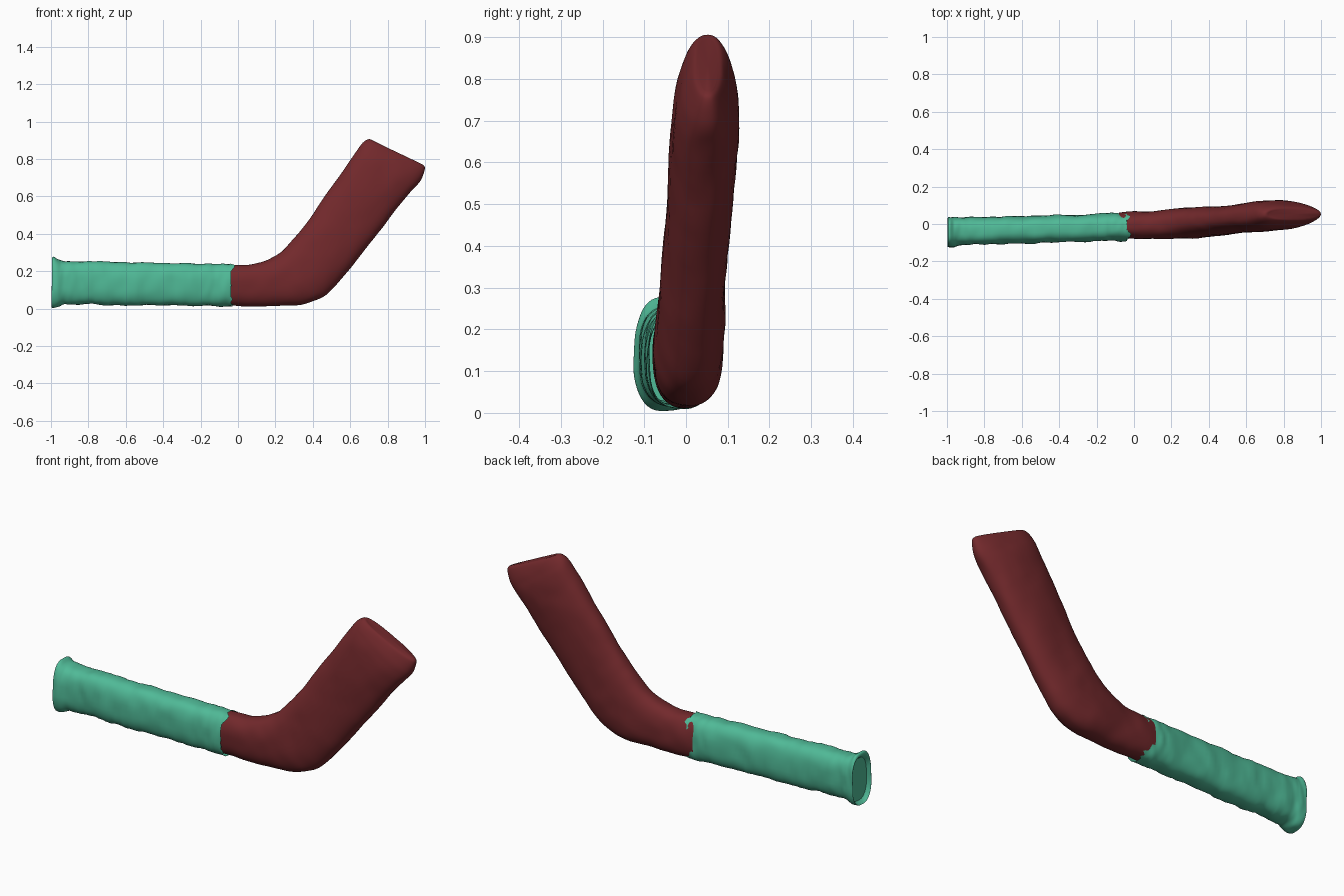
import bpy, bmesh, math
from mathutils import Vector, noise

if "Cube" in bpy.data.objects:
    bpy.data.objects.remove(bpy.data.objects["Cube"])


def material(name, color):
    m = bpy.data.materials.new(name)
    m.diffuse_color = (*color, 1)
    m.use_nodes = True
    m.node_tree.nodes["Principled BSDF"].inputs["Base Color"].default_value = m.diffuse_color
    return m


def spline(rows, steps):
    # Catmull-Rom interpolation through the station rows
    out = []
    for i in range(len(rows) - 1):
        a, b = rows[max(i - 1, 0)], rows[i]
        c, d = rows[i + 1], rows[min(i + 2, len(rows) - 1)]
        for s in range(steps):
            t = s / steps
            out.append([0.5 * (2 * q + (r - p) * t + (2 * p - 5 * q + 4 * r - w) * t * t
                        + (3 * q - p - 3 * r + w) * t ** 3) for p, q, r, w in zip(a, b, c, d)])
    out.append(list(rows[-1]))
    return out


def loft(name, rows, mat, steps=6, sides=48, power=2.4, bump=0.002, freq=(8, 8, 8),
         cap_start=False, cap_end=False, ragged=0.0, smooth=50):
    # each row: top x, top z, bottom x, bottom z, y centre, y half-thickness
    bm = bmesh.new()
    stations = spline(rows, steps)
    rings = []
    for k, (tx, tz, bx, bz, yc, yh) in enumerate(stations):
        mid = Vector(((tx + bx) / 2, yc, (tz + bz) / 2))
        up = Vector(((tx - bx) / 2, 0, (tz - bz) / 2))
        ring = []
        for j in range(sides):
            a = 2 * math.pi * j / sides
            c, s = math.cos(a), math.sin(a)
            u = math.copysign(abs(c) ** (2 / power), c)
            v = math.copysign(abs(s) ** (2 / power), s)
            p = mid + up * u + Vector((0, yh * v, 0))
            out = (p - mid).normalized()
            q = Vector([p[i] * freq[i] for i in range(3)])
            p += out * bump * (noise.noise(q) + 0.5 * noise.noise(q * 2.3))
            if ragged and k == len(stations) - 1:
                p.x += ragged * noise.noise(Vector((c * 4, s * 4, 3.7)))
            ring.append(bm.verts.new(p))
        rings.append(ring)
    for r0, r1 in zip(rings, rings[1:]):
        for j in range(sides):
            n = (j + 1) % sides
            bm.faces.new((r0[j], r0[n], r1[n], r1[j]))
    for wanted, ring in ((cap_start, rings[0]), (cap_end, rings[-1])):
        if wanted:
            hub = bm.verts.new(sum((v.co for v in ring), Vector()) / sides)
            for j in range(sides):
                bm.faces.new((ring[j], ring[(j + 1) % sides], hub))
    bmesh.ops.recalc_face_normals(bm, faces=bm.faces)
    me = bpy.data.meshes.new(name)
    bm.to_mesh(me)
    bm.free()
    ob = bpy.data.objects.new(name, me)
    bpy.context.collection.objects.link(ob)
    me.materials.append(mat)
    bpy.ops.object.select_all(action='DESELECT')
    ob.select_set(True)
    bpy.context.view_layer.objects.active = ob
    bpy.ops.object.shade_smooth_by_angle(angle=math.radians(smooth))
    return ob


red = material("dark_red", (0.17, 0.022, 0.025))
green = material("tape_green", (0.08, 0.49, 0.31))

# bent blade: short neck, elbow, then a straight slab with a pinched end
blade = [
    (-0.08, 0.232, -0.08, 0.015, -0.008, 0.068),
    (0.00, 0.234, 0.00, 0.014, -0.006, 0.073),
    (0.09, 0.238, 0.13, 0.012, -0.005, 0.075),
    (0.17, 0.265, 0.28, 0.016, 0.002, 0.082),
    (0.24, 0.310, 0.39, 0.034, 0.007, 0.084),
    (0.30, 0.372, 0.48, 0.082, 0.012, 0.080),
    (0.37, 0.465, 0.57, 0.182, 0.018, 0.077),
    (0.47, 0.607, 0.70, 0.345, 0.030, 0.077),
    (0.57, 0.750, 0.83, 0.510, 0.041, 0.080),
    (0.635, 0.840, 0.92, 0.622, 0.047, 0.078),
    (0.665, 0.882, 0.968, 0.675, 0.050, 0.066),
    (0.688, 0.902, 0.990, 0.715, 0.052, 0.052),
    (0.705, 0.906, 0.996, 0.755, 0.053, 0.036),
    (0.722, 0.897, 0.985, 0.772, 0.053, 0.022),
]
loft("bent_blade", blade, red, steps=6, bump=0.005, freq=(7, 9, 7), cap_end=True)

# wrapped handle: recessed end, flared lip, wrinkled sleeve, ragged front edge
handle = [
    (-0.975, 0.245, -0.975, 0.025, -0.043, 0.064),
    (-0.995, 0.268, -0.995, 0.008, -0.044, 0.076),
    (-0.985, 0.282, -0.992, 0.006, -0.044, 0.079),
    (-0.960, 0.266, -0.965, 0.012, -0.042, 0.078),
    (-0.920, 0.255, -0.920, 0.024, -0.039, 0.075),
    (-0.800, 0.251, -0.800, 0.022, -0.036, 0.073),
    (-0.600, 0.248, -0.600, 0.018, -0.032, 0.073),
    (-0.400, 0.245, -0.400, 0.017, -0.026, 0.073),
    (-0.200, 0.243, -0.200, 0.015, -0.020, 0.073),
    (-0.090, 0.241, -0.090, 0.012, -0.016, 0.074),
    (-0.035, 0.239, -0.035, 0.009, -0.014, 0.074),
]
loft("handle_wrap", handle, green, steps=9, power=2.7, bump=0.007, freq=(16, 7, 7),
     cap_start=True, ragged=0.03, smooth=40)
